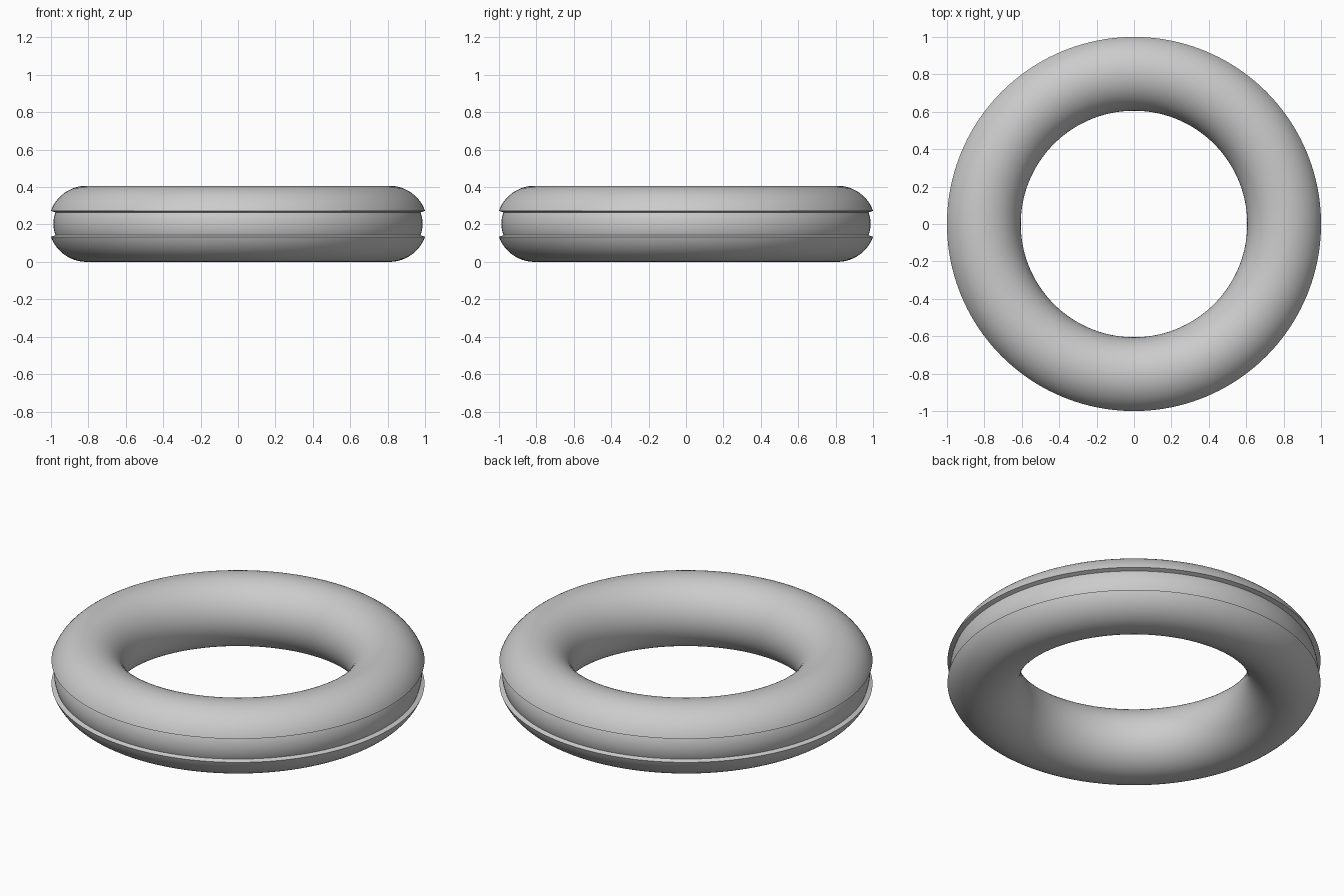
import bpy
import bmesh
from math import cos, sin, pi, radians

cube = bpy.data.objects.get("Cube")
if cube:
    bpy.data.objects.remove(cube, do_unlink=True)

RING_R = 0.809        # centre line of the tube
TUBE_R = 0.2035       # tube radius
BAND_R = 0.178        # recessed band radius
HALF = radians(20)    # half angle of the recessed band
SEGMENTS = 160

grey = bpy.data.materials.new("plain grey")
grey.use_nodes = True
colour = (0.6, 0.6, 0.6, 1)
grey.diffuse_color = colour
grey.node_tree.nodes["Principled BSDF"].inputs["Base Color"].default_value = colour


def arc(radius, start, end, steps):
    """Points of the tube section, in radius and height."""
    angles = [start + (end - start) * i / steps for i in range(steps + 1)]
    return [(RING_R + radius * cos(a), TUBE_R + radius * sin(a)) for a in angles]


# Section: round tube with a shallow concentric band around the outside
profile = arc(TUBE_R, HALF, 2 * pi - HALF, 64) + arc(BAND_R, -HALF, HALF, 10)

# Revolve the section into a closed ring
bm = bmesh.new()
rings = []
for s in range(SEGMENTS):
    t = 2 * pi * s / SEGMENTS
    rings.append([bm.verts.new((r * cos(t), r * sin(t), z)) for r, z in profile])
n = len(profile)
for s in range(SEGMENTS):
    a, b = rings[s], rings[(s + 1) % SEGMENTS]
    for i in range(n):
        j = (i + 1) % n
        bm.faces.new((a[i], b[i], b[j], a[j]))
bmesh.ops.recalc_face_normals(bm, faces=bm.faces)

mesh = bpy.data.meshes.new("grooved_ring")
bm.to_mesh(mesh)
bm.free()
mesh.materials.append(grey)
ring = bpy.data.objects.new("grooved_ring", mesh)
bpy.context.collection.objects.link(ring)

# Smooth surface with crisp band edges
bpy.ops.object.select_all(action="DESELECT")
ring.select_set(True)
bpy.context.view_layer.objects.active = ring
bpy.ops.object.shade_smooth_by_angle(angle=radians(35))
